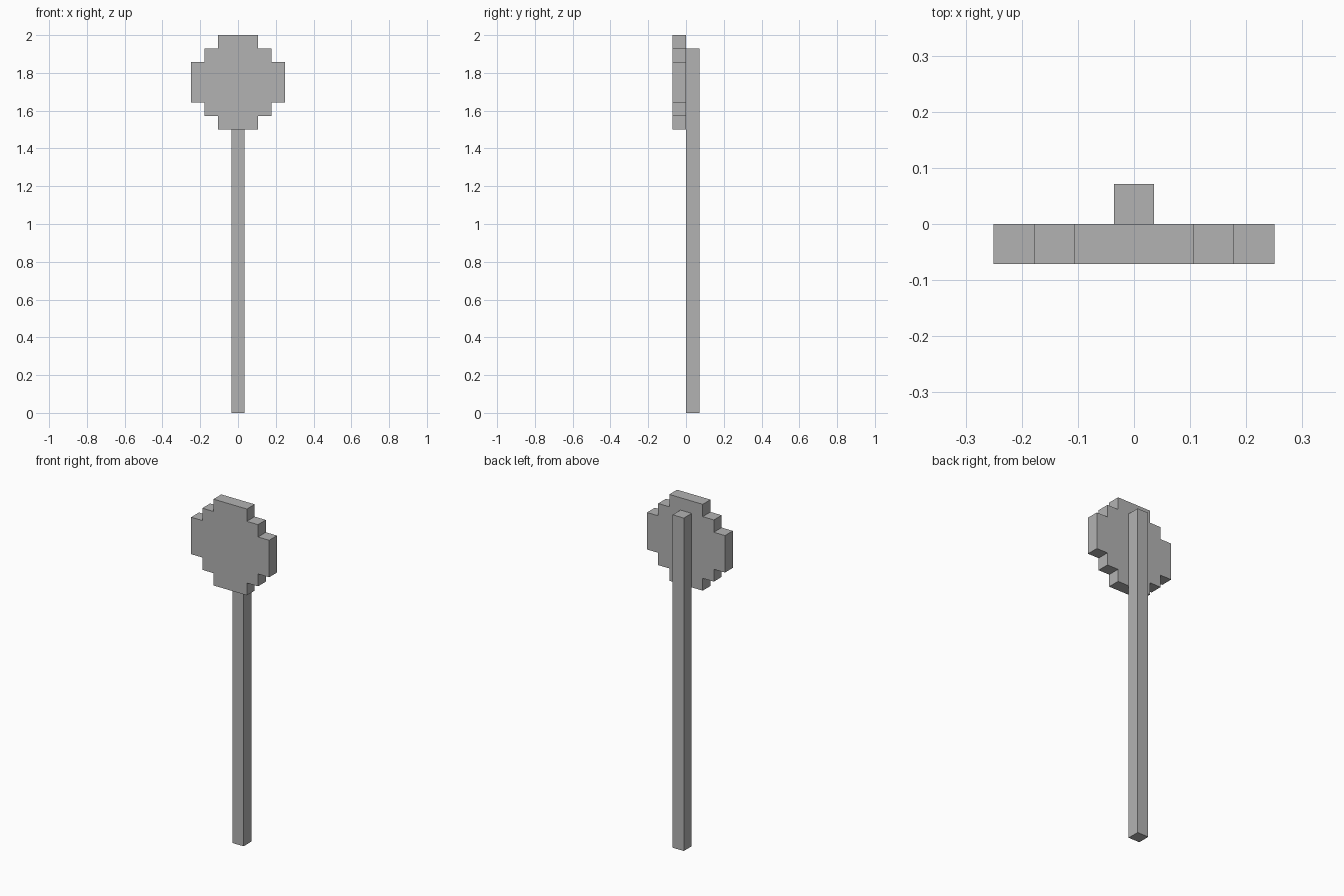
import bpy
import bmesh

cube = bpy.data.objects.get("Cube")
if cube:
    bpy.data.objects.remove(cube, do_unlink=True)

U = 2 / 28  # one block unit


def make_material(name, color):
    mat = bpy.data.materials.new(name)
    mat.use_nodes = True
    mat.diffuse_color = color
    mat.node_tree.nodes["Principled BSDF"].inputs["Base Color"].default_value = color
    return mat


def extrude_outline(name, outline, y_front, depth, mat):
    """Extrude an (x, z) outline, in block units, backwards along y."""
    bm = bmesh.new()
    face = bm.faces.new([bm.verts.new((x * U, y_front * U, z * U)) for x, z in outline])
    result = bmesh.ops.extrude_face_region(bm, geom=[face], use_keep_orig=True)
    moved = [g for g in result["geom"] if isinstance(g, bmesh.types.BMVert)]
    bmesh.ops.translate(bm, verts=moved, vec=(0, depth * U, 0))
    bmesh.ops.recalc_face_normals(bm, faces=bm.faces)
    mesh = bpy.data.meshes.new(name)
    bm.to_mesh(mesh)
    bm.free()
    mesh.materials.append(mat)
    obj = bpy.data.objects.new(name, mesh)
    bpy.context.collection.objects.link(obj)
    return obj


grey = make_material("plain grey", (0.45, 0.45, 0.45, 1))

# Stepped round sign plate: one quarter outline mirrored into all four corners
center = 24.5
quarter = [(3.5, 1.5), (2.5, 1.5), (2.5, 2.5), (1.5, 2.5), (1.5, 3.5)]
upper = quarter + [(-x, z) for x, z in reversed(quarter)]
outline = upper + [(x, -z) for x, z in reversed(upper)]
extrude_outline("sign_plate", [(x, center + z) for x, z in outline], -1, 1, grey)

# Square post behind the plate
extrude_outline("post", [(-0.5, 0), (0.5, 0), (0.5, 27), (-0.5, 27)], 0, 1, grey)
